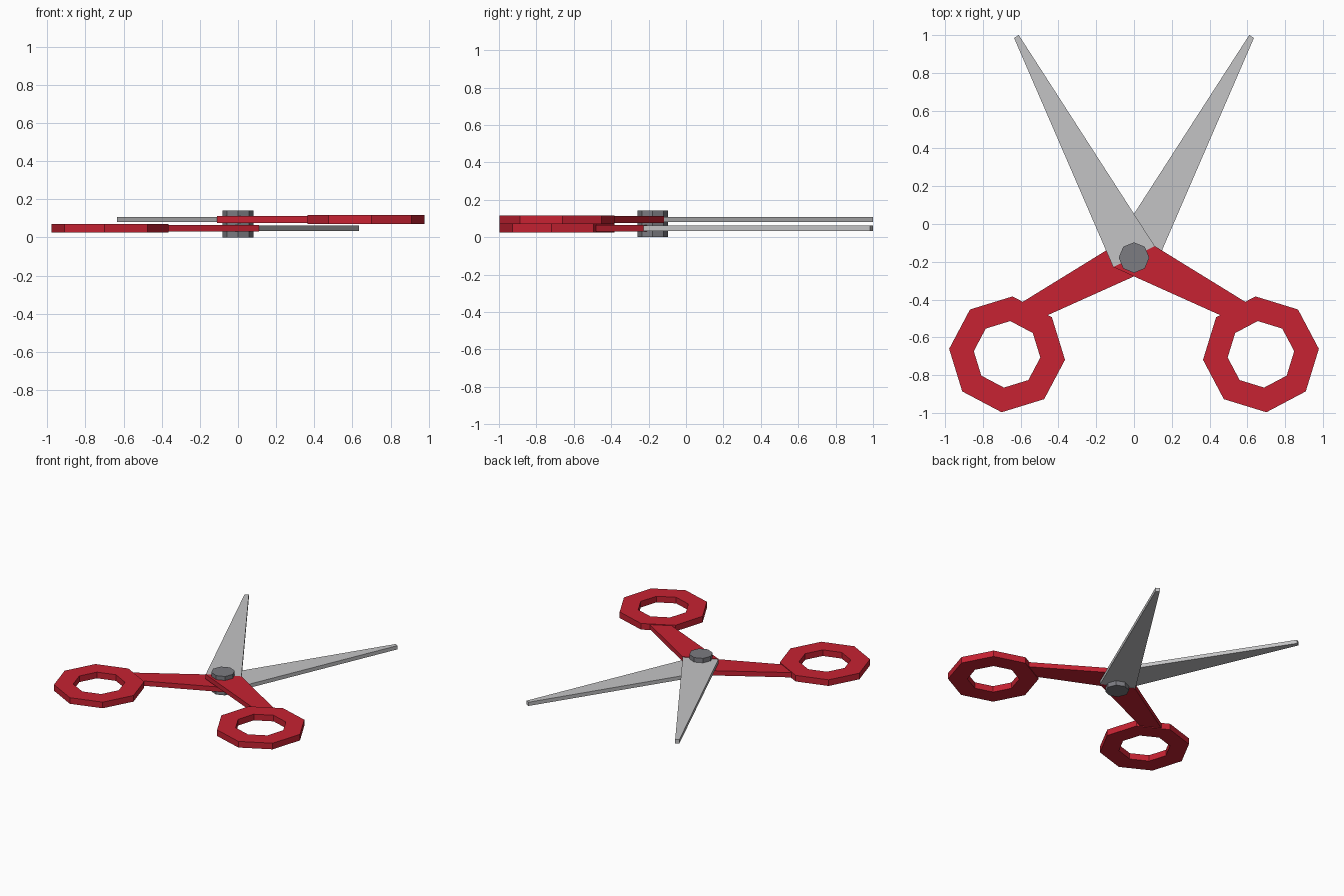
import bpy
import math

cube = bpy.data.objects.get("Cube")
if cube:
    bpy.data.objects.remove(cube, do_unlink=True)


def material(name, color):
    m = bpy.data.materials.new(name)
    m.use_nodes = True
    m.diffuse_color = (*color, 1)
    m.node_tree.nodes["Principled BSDF"].inputs["Base Color"].default_value = (*color, 1)
    return m


RED = material("red plastic", (0.57, 0.016, 0.032))
STEEL = material("light steel", (0.55, 0.55, 0.56))
DARK = material("dark steel", (0.2, 0.2, 0.22))


def add_object(name, verts, faces, mat):
    mesh = bpy.data.meshes.new(name)
    mesh.from_pydata(verts, [], faces)
    mesh.materials.append(mat)
    obj = bpy.data.objects.new(name, mesh)
    bpy.context.collection.objects.link(obj)
    return obj


def plate(name, outline, z, half, mat):
    """Flat counter-clockwise outline given thickness about height z."""
    n = len(outline)
    verts = [(x, y, h) for h in (z - half, z + half) for x, y in outline]
    faces = [tuple(reversed(range(n))), tuple(range(n, 2 * n))]
    faces += [(i, (i + 1) % n, (i + 1) % n + n, i + n) for i in range(n)]
    return add_object(name, verts, faces, mat)


def octagon(cx, cy, radius, start=0):
    angles = [start + i * math.pi / 4 for i in range(8)]
    return [(cx + radius * math.cos(a), cy + radius * math.sin(a)) for a in angles]


def ring(name, outer, inner, z, half, mat):
    """Finger loop: two outlines joined by four bands of quads."""
    n = len(outer)
    loops = [(outer, z - half), (outer, z + half), (inner, z + half), (inner, z - half)]
    verts = [(x, y, h) for pts, h in loops for x, y in pts]
    faces = []
    for k in range(4):
        a, b = k * n, (k + 1) % 4 * n
        for i in range(n):
            j = (i + 1) % n
            faces.append((a + i, a + j, b + j, b + i))
    return add_object(name, verts, faces, mat)


# Profiles of one half; the blade and handle share the edge at the pivot
BLADE = [(-0.11, -0.228), (0.11, -0.117), (-0.61, 1.0), (-0.635, 0.985)]
HANDLE = [(-0.11, -0.228), (0.5, -0.502), (0.61, -0.425), (0.11, -0.117)]
TURN = math.radians(5.4)
LOOP_OUTER = octagon(0.672, -0.69, 0.308, TURN)
LOOP_INNER = octagon(0.672, -0.69, 0.177, TURN)


def flip(outline):
    return [(-x, y) for x, y in reversed(outline)]


# Two crossing halves, the lower one mirrored
for label, z, side in (("upper", 0.094, lambda o: o), ("lower", 0.048, flip)):
    plate(label + "_blade", side(BLADE), z, 0.014, STEEL)
    plate(label + "_handle", side(HANDLE), z, 0.018, RED)
    ring(label + "_finger_loop", side(LOOP_OUTER), side(LOOP_INNER), z, 0.023, RED)

# Pivot bolt through both halves
plate("pivot_bolt", octagon(0, -0.178, 0.081), 0.071, 0.071, DARK)
